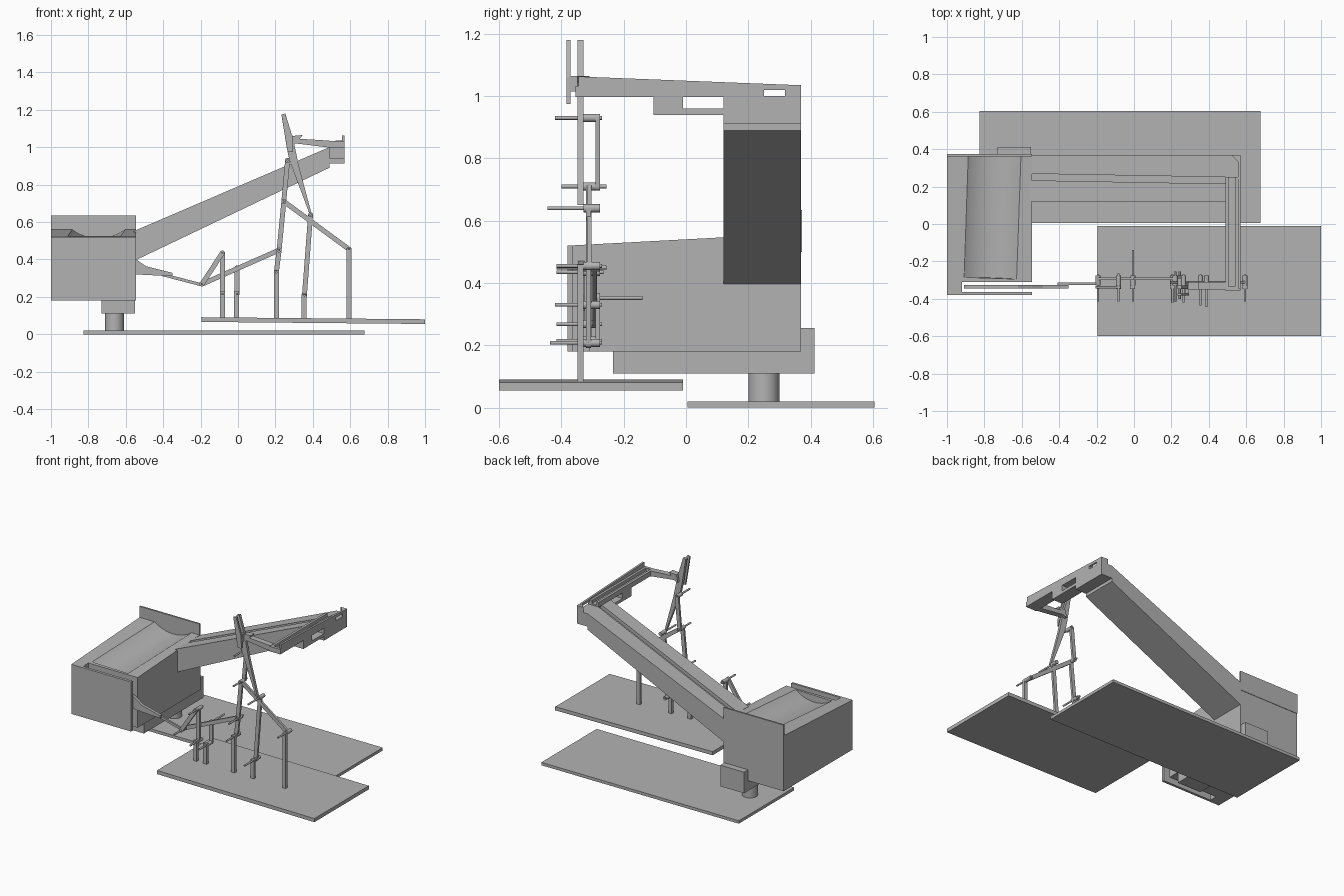
import bpy, bmesh, math
from mathutils import Vector

if "Cube" in bpy.data.objects:
    bpy.data.objects.remove(bpy.data.objects["Cube"], do_unlink=True)

grey = bpy.data.materials.new("plain_grey")
grey.use_nodes = True
grey.diffuse_color = (0.45, 0.45, 0.45, 1)
for node in grey.node_tree.nodes:
    if node.type == 'BSDF_PRINCIPLED':
        node.inputs["Base Color"].default_value = grey.diffuse_color


def finish(name, bm):
    bmesh.ops.recalc_face_normals(bm, faces=bm.faces)
    mesh = bpy.data.meshes.new(name)
    bm.to_mesh(mesh)
    bm.free()
    mesh.materials.append(grey)
    ob = bpy.data.objects.new(name, mesh)
    bpy.context.collection.objects.link(ob)
    return ob


def prism(name, pts, axis, lo, hi):
    """Extrude a 2D outline along one axis; outline uses the other two in order."""
    def place(p, d):
        c = list(p)
        c.insert("xyz".index(axis), d)
        return c
    bm = bmesh.new()
    face = bm.faces.new([bm.verts.new(place(p, lo)) for p in pts])
    ext = bmesh.ops.extrude_face_region(bm, geom=[face])
    move = Vector(place((0, 0), hi - lo))
    bmesh.ops.translate(bm, vec=move,
                        verts=[g for g in ext["geom"] if isinstance(g, bmesh.types.BMVert)])
    return finish(name, bm)


def box(name, x, y, z):
    return prism(name, [(x[0], z[0]), (x[1], z[0]), (x[1], z[1]), (x[0], z[1])], "y", *y)


def rod(name, a, b, r, sides=16):
    a, b = Vector(a), Vector(b)
    bm = bmesh.new()
    bmesh.ops.create_cone(bm, cap_ends=True, segments=sides, radius1=r, radius2=r,
                          depth=(b - a).length)
    bm.transform((b - a).to_track_quat('Z', 'Y').to_matrix().to_4x4())
    bmesh.ops.translate(bm, vec=(a + b) / 2, verts=bm.verts)
    return smooth(finish(name, bm))


def smooth(ob):
    bpy.ops.object.select_all(action='DESELECT')
    ob.select_set(True)
    bpy.context.view_layer.objects.active = ob
    bpy.ops.object.shade_smooth_by_angle(angle=math.radians(30))
    return ob


def cut(ob, cutter):
    mod = ob.modifiers.new("cut", 'BOOLEAN')
    mod.operation, mod.object, mod.solver = 'DIFFERENCE', cutter, 'EXACT'
    bpy.context.view_layer.objects.active = ob
    bpy.ops.object.modifier_apply(modifier=mod.name)
    bpy.data.objects.remove(cutter, do_unlink=True)


def link(name, a, b, y, w=0.013, t=0.015):
    """Flat bar with rounded ends between two pivots in the xz plane."""
    ang = math.atan2(b[1] - a[1], b[0] - a[0])
    pts = []
    for c, start in ((b, -math.pi / 2), (a, math.pi / 2)):
        for i in range(7):
            q = ang + start + math.pi * i / 6
            pts.append((c[0] + w * math.cos(q), c[1] + w * math.sin(q)))
    return prism(name, pts, "y", y - t / 2, y + t / 2)


# base plates, the front one slightly tilted
box("back_base_plate", (-0.825, 0.675), (0.005, 0.605), (0, 0.02))
prism("front_base_plate", [(-0.195, 0.066), (1, 0.055), (1, 0.08), (-0.195, 0.091)],
      "y", -0.6, -0.01)

# support under the trough box
rod("support_post", (-0.66, 0.25, 0.02), (-0.66, 0.25, 0.12), 0.05, 48)
prism("support_bracket", [(-0.235, 0.11), (0.413, 0.11), (0.413, 0.255), (0.36, 0.255),
                          (0.36, 0.19), (-0.235, 0.19)], "x", -0.73, -0.55)

# trough box with a sloping top, a round trough and a lever slot
trough_box = prism("trough_box", [(-0.38, 0.18), (0.37, 0.18), (0.37, 0.56), (-0.38, 0.52)],
                   "x", -1, -0.545)
cut(trough_box, rod("trough_cutter", (-0.768, -0.30, 0.719), (-0.745, 0.363, 0.754), 0.24, 96))
cut(trough_box, box("slot_cutter", (-0.92, -0.5), (-0.363, -0.31), (0.1, 0.7)))
smooth(trough_box)
box("trough_back_wall", (-1, -0.545), (0.361, 0.373), (0.5, 0.635))

# long sloping ramp with a ball channel
ramp = prism("ramp", [(-0.56, 0.39), (0.488, 0.89), (0.488, 0.912), (0.57, 0.912),
                      (0.57, 1.0), (0.488, 1.0), (-0.56, 0.55)], "y", 0.12, 0.37)
channel = [(-0.63, 0.235), (0.50, 0.215), (0.50, 0.25), (-0.63, 0.27)]
bm = bmesh.new()
rings = [[bm.verts.new((x, y, 0.55 + (x + 0.56) * 0.4294 + dz)) for x, y in channel]
         for dz in (-0.025, 0.1)]
bm.faces.new(rings[0])
bm.faces.new(rings[1])
for i in range(4):
    j = (i + 1) % 4
    bm.faces.new((rings[0][i], rings[0][j], rings[1][j], rings[1][i]))
cut(ramp, finish("ramp_channel_cutter", bm))

# cross track towards the front, with its outer fence
track = box("cross_track", (0.488, 0.57), (-0.355, 0.25), (0.998, 1.032))
cut(track, box("track_channel_cutter", (0.505, 0.54), (-0.335, 0.27), (1.01, 1.1)))
prism("track_fence", [(-0.345, 1.02), (0.37, 1.02), (0.37, 1.035), (-0.345, 1.063)],
      "x", 0.556, 0.57)
prism("track_corner", [(0.52, 0.37), (0.57, 0.37), (0.57, 0.318)], "z", 0.995, 1.035)
hanger = box("track_hanger", (0.488, 0.57), (-0.105, 0.125), (0.94, 1.0))
cut(hanger, box("hanger_hole_cutter", (0.4, 0.7), (-0.01, 0.121), (0.96, 0.999)))

# release arm reaching from the cross track to the hammer
prism("release_arm", [(0.28, 1.01), (0.31, 1.02), (0.49, 0.998), (0.49, 1.035),
                      (0.33, 1.045), (0.345, 1.065), (0.29, 1.06)], "y", -0.35, -0.31)

# hammer
prism("hammer", [(0.232, 1.175), (0.253, 1.18), (0.288, 1.065), (0.30, 1.02), (0.325, 0.90),
                 (0.392, 0.65), (0.38, 0.65), (0.275, 0.93), (0.262, 0.99)],
      "y", -0.348, -0.329)
prism("hammer_cheek", [(0.232, 1.175), (0.253, 1.18), (0.29, 1.06), (0.295, 0.975),
                       (0.265, 0.975)], "y", -0.383, -0.371)
box("hammer_bridge", (0.272, 0.292), (-0.375, -0.33), (1.015, 1.065))

# lever in the slot of the trough box
prism("slot_lever", [(-0.91, 0.47), (-0.62, 0.44), (-0.545, 0.40), (-0.49, 0.363),
                     (-0.35, 0.328), (-0.352, 0.31), (-0.545, 0.32), (-0.91, 0.44)],
      "y", -0.346, -0.326)
prism("lever_rod", [(-0.41, 0.328), (-0.19, 0.272), (-0.195, 0.256), (-0.41, 0.312)],
      "y", -0.326, -0.314)

# posts on the front plate
for i, (x, top) in enumerate([(-0.083, 0.23), (-0.008, 0.23), (0.205, 0.34),
                              (0.352, 0.215), (0.593, 0.46)]):
    box(f"post_{i + 1}", (x - 0.013, x + 0.013), (-0.348, -0.329), (0.075, top))

# linkage bars
A, B, C, D = (-0.193, 0.268), (-0.083, 0.435), (0.22, 0.45), (0.245, 0.71)
E, F = (0.265, 0.93), (0.388, 0.64)
for i, (a, b, y) in enumerate([
        ((-0.083, 0.215), B, -0.311), (A, B, -0.338), (A, C, -0.293),
        ((-0.005, 0.215), (-0.005, 0.355), -0.283), ((0.205, 0.33), C, -0.311),
        (C, D, -0.313), (D, E, -0.283), (D, (0.593, 0.455), -0.311),
        ((0.355, 0.205), F, -0.313)]):
    link(f"linkage_bar_{i + 1}", a, b, y)

# pivot pins
for i, (p, y0, y1) in enumerate([
        (A, -0.415, -0.27), (B, -0.415, -0.265), (C, -0.415, -0.255), (D, -0.40, -0.255),
        (E, -0.42, -0.27), (F, -0.445, -0.295), ((0.593, 0.455), -0.415, -0.27),
        ((0.355, 0.208), -0.437, -0.27), ((0.205, 0.33), -0.42, -0.27),
        ((-0.083, 0.215), -0.40, -0.27), ((-0.005, 0.215), -0.415, -0.27),
        ((-0.005, 0.352), -0.293, -0.14)]):
    rod(f"pivot_pin_{i + 1}", (p[0], y0, p[1]), (p[0], y1, p[1]), 0.006)
    if y0 < -0.3:
        rod(f"pivot_collar_{i + 1}", (p[0], -0.329, p[1]), (p[0], -0.276, p[1]), 0.013)
